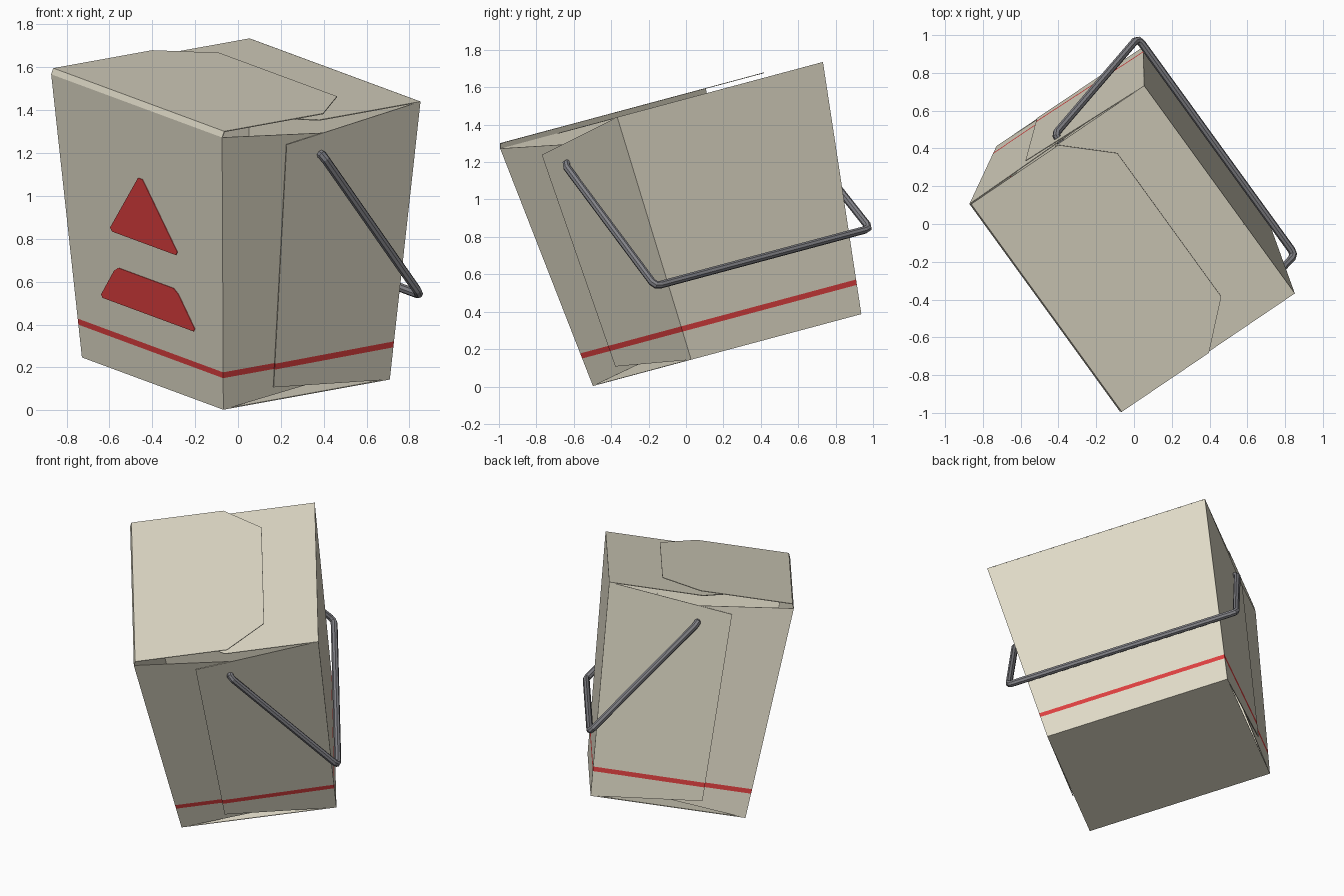
import bpy, bmesh, math
from mathutils import Matrix, Vector

cube = bpy.data.objects.get("Cube")
if cube:
    bpy.data.objects.remove(cube, do_unlink=True)


def material(name, rgb, rough=0.8):
    m = bpy.data.materials.new(name)
    m.use_nodes = True
    color = (*rgb, 1)
    m.diffuse_color = color
    bsdf = m.node_tree.nodes["Principled BSDF"]
    bsdf.inputs["Base Color"].default_value = color
    bsdf.inputs["Roughness"].default_value = rough
    return m


CARD = material("cream card", (0.74, 0.70, 0.57))
RED = material("red print", (0.72, 0.05, 0.05))
WIRE = material("grey wire", (0.22, 0.22, 0.24))

# The carton is built upright, then turned and tipped as a whole
POSE = (Matrix.Translation((-0.01, 0.22, 0.195))
        @ Matrix.Rotation(math.radians(15), 4, "X")
        @ Matrix.Rotation(math.radians(35), 4, "Z"))
H = 1.355
LID = 1.383
STRIPE = (0.157, 0.186)


def half_w(h):
    return 0.474 + 0.091 * h / H


def half_d(h):
    return 0.575 + 0.12 * h / H


def sheet(name, points, mat=CARD, striped=False, thick=0.004):
    """Thin card panel facing away from the carton centre, with optional printed band."""
    bm = bmesh.new()
    face = bm.faces.new([bm.verts.new(p) for p in points])
    face.normal_update()
    if face.normal.dot(face.calc_center_median() - Vector((0, 0, H / 2))) < 0:
        face.normal_flip()
    if striped:
        for h in STRIPE:
            bmesh.ops.bisect_plane(bm, geom=bm.verts[:] + bm.edges[:] + bm.faces[:],
                                   plane_co=(0, 0, h), plane_no=(0, 0, 1))
        for f in bm.faces:
            if STRIPE[0] < f.calc_center_median().z < STRIPE[1]:
                f.material_index = 1
    bm.transform(POSE)
    me = bpy.data.meshes.new(name)
    bm.to_mesh(me)
    bm.free()
    me.materials.append(mat)
    if striped:
        me.materials.append(RED)
    ob = bpy.data.objects.new(name, me)
    bpy.context.collection.objects.link(ob)
    if thick:
        mod = ob.modifiers.new("card thickness", "SOLIDIFY")
        mod.thickness = thick
        mod.offset = -1
    return ob


# Base
w, d = half_w(0), half_d(0)
sheet("base", [(-w, -d, 0), (w, -d, 0), (w, d, 0), (-w, d, 0)])

# Printed wall and plain wall
for name, s in (("printed_wall", -1), ("plain_wall", 1)):
    sheet(name, [(s * half_w(h), k * half_d(h), h)
                 for h, k in ((0, -1), (0, 1), (H, 1), (H, -1))], striped=True)

# Overlapping folded flaps on the two handle sides
for side, y in (("near", -1), ("far", 1)):
    for layer, s, lift in (("inner", -1, 0), ("outer", 1, 0.012)):
        sheet(f"{side}_{layer}_flap",
              [(s * half_w(0), y * half_d(0), 0),
               (-s * 0.2, y * (half_d(0.07) + lift), 0.07),
               (-s * 0.2, y * (half_d(1.265) + lift), 1.265),
               (s * half_w(H), y * half_d(H), H)], striped=True)

# Two lid leaves, the upper one folded up from the printed wall
w, d = half_w(H), half_d(H)


def leaf(name, s, root, h):
    sheet(name, [(s * root, -d, h), (0.01 * -s, -d, h), (0.24 * -s, -0.48, h),
                 (0.24 * -s, 0.48, h), (0.01 * -s, d, h), (s * root, d, h)])


leaf("lower_lid", 1, w, H)
leaf("upper_lid", -1, w - 0.012, LID)
sheet("lid_fold", [(-w, -d, H), (-w, d, H), (-w + 0.012, d, LID), (-w + 0.012, -d, LID)])


# Printed shapes with clipped corners
def print_shape(name, half_outline):
    outline = half_outline + [(-y, h) for y, h in reversed(half_outline)]
    sheet(name, [(-half_w(h) - 0.004, y, h) for y, h in outline], RED, thick=0.003)


print_shape("printed_triangle", [(0.018, 1.0), (0.273, 0.702), (0.26, 0.685)])
print_shape("printed_trapezoid",
            [(0.225, 0.515), (0.262, 0.493), (0.38, 0.352), (0.37, 0.337)])

# Wire handle: hooked ends, two arms and a cross bar
half = [(0, -0.66, 1.19), (0, -0.70, 1.185), (0.012, -0.71, 1.165),
        (0.525, -0.725, 0.455), (0.54, -0.715, 0.435), (0.545, -0.69, 0.43)]
path = half + [(x, -y, z) for x, y, z in reversed(half)]
cu = bpy.data.curves.new("wire_handle", "CURVE")
cu.dimensions = "3D"
cu.bevel_depth = 0.021
cu.bevel_resolution = 2
cu.use_fill_caps = True
sp = cu.splines.new("POLY")
sp.points.add(len(path) - 1)
for p, co in zip(sp.points, path):
    p.co = (*(POSE @ Vector(co)), 1)
sp.use_smooth = False
cu.materials.append(WIRE)
handle = bpy.data.objects.new("wire_handle", cu)
bpy.context.collection.objects.link(handle)
bpy.ops.object.select_all(action="DESELECT")
handle.select_set(True)
bpy.context.view_layer.objects.active = handle
bpy.ops.object.convert(target="MESH")
